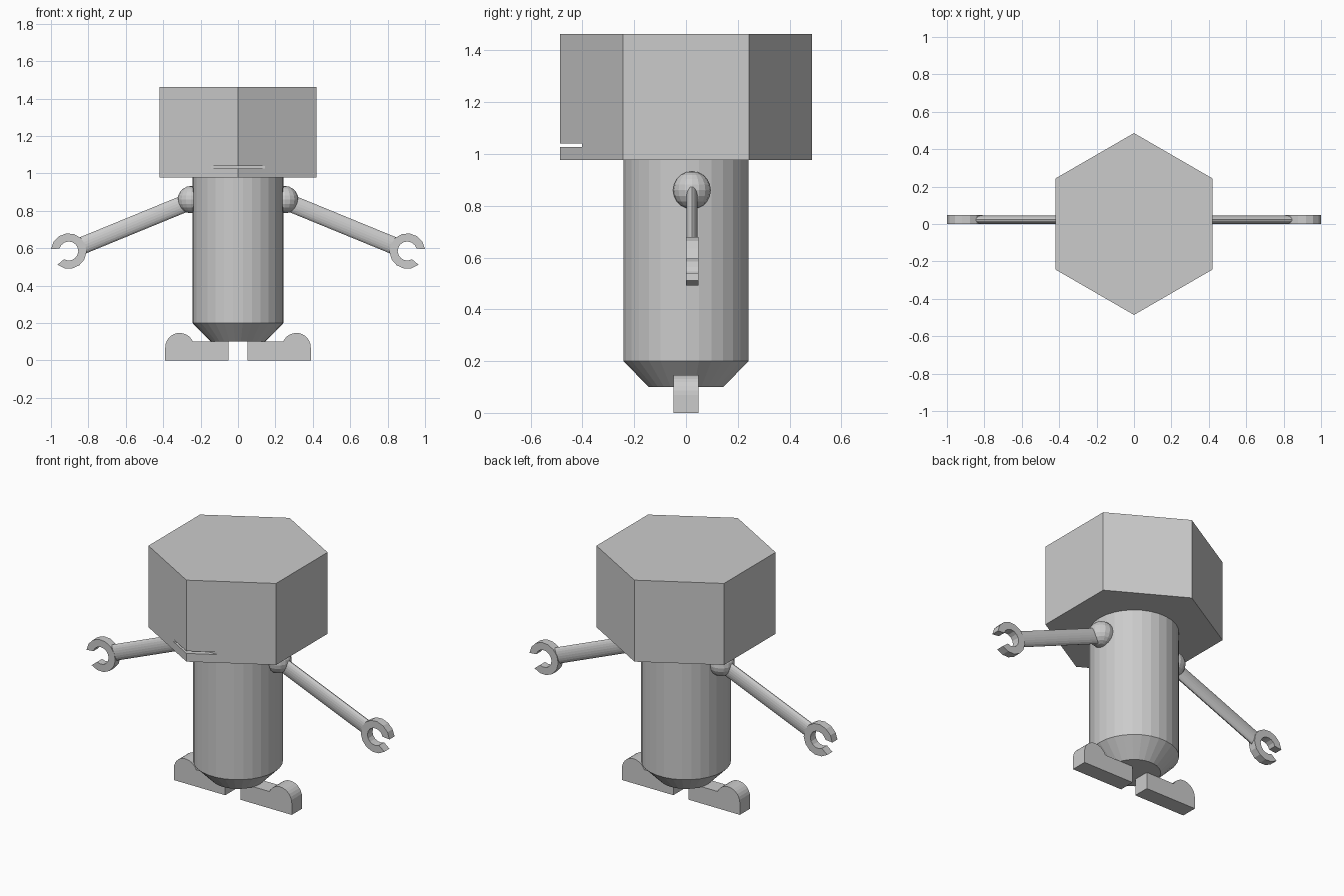
import bpy, bmesh
from math import sin, cos, pi, radians, atan2, hypot
from mathutils import Matrix

cube = bpy.data.objects.get("Cube")
if cube:
    bpy.data.objects.remove(cube, do_unlink=True)

grey = bpy.data.materials.new("light_grey")
grey.use_nodes = True
grey.diffuse_color = (0.6, 0.6, 0.6, 1)
grey.node_tree.nodes["Principled BSDF"].inputs["Base Color"].default_value = (0.6, 0.6, 0.6, 1)


def finish(name, bm):
    bmesh.ops.recalc_face_normals(bm, faces=bm.faces)
    mesh = bpy.data.meshes.new(name)
    bm.to_mesh(mesh)
    bm.free()
    mesh.materials.append(grey)
    obj = bpy.data.objects.new(name, mesh)
    bpy.context.collection.objects.link(obj)
    return obj


def lathe(name, rings, sides, start=0.0):
    """Capped stack of regular polygons given as (radius, z)."""
    bm = bmesh.new()
    loops = [[bm.verts.new((r * cos(start + 2 * pi * i / sides),
                            r * sin(start + 2 * pi * i / sides), z))
              for i in range(sides)] for r, z in rings]
    for low, high in zip(loops, loops[1:]):
        for i in range(sides):
            j = (i + 1) % sides
            bm.faces.new((low[i], low[j], high[j], high[i]))
    bm.faces.new(loops[0])
    bm.faces.new(loops[-1])
    return finish(name, bm)


def extrude_y(name, points, y0, y1):
    """Extrude an x-z outline between two depths."""
    bm = bmesh.new()
    face = bm.faces.new([bm.verts.new((x, y0, z)) for x, z in points])
    new = bmesh.ops.extrude_face_region(bm, geom=[face])["geom"]
    verts = [v for v in new if isinstance(v, bmesh.types.BMVert)]
    bmesh.ops.translate(bm, verts=verts, vec=(0, y1 - y0, 0))
    return finish(name, bm)


def arc(cx, cz, r, a0, a1, steps):
    return [(cx + r * cos(a0 + (a1 - a0) * i / steps),
             cz + r * sin(a0 + (a1 - a0) * i / steps)) for i in range(steps + 1)]


# Hexagonal head with a mouth slot through its front corner
head = lathe("head", [(0.486, 0.977), (0.486, 1.463)], 6, pi / 2)
slot = extrude_y("mouth_cutter", [(-0.3, 1.026), (0.3, 1.026), (0.3, 1.04), (-0.3, 1.04)],
                 -0.6, -0.402)
slot.hide_render = True
slot.hide_viewport = True
cut = head.modifiers.new("mouth", 'BOOLEAN')
cut.operation = 'DIFFERENCE'
cut.solver = 'EXACT'
cut.object = slot

# Body with tapered base
lathe("body", [(0.145, 0.1), (0.243, 0.2), (0.243, 0.977)], 30)

MID_Y = 0.023
SHOULDER, WRIST, CLAW = (0.24, 0.857), (0.83, 0.615), (0.905, 0.585)

for side, label in ((1, "left"), (-1, "right")):
    # Shoulder ball
    bm = bmesh.new()
    bmesh.ops.create_uvsphere(bm, u_segments=16, v_segments=10, radius=0.073,
                              matrix=Matrix.Translation((side * 0.25, MID_Y, 0.86)))
    finish(label + "_shoulder", bm)

    # Flattened round arm
    dx, dz = WRIST[0] - SHOULDER[0], WRIST[1] - SHOULDER[1]
    bm = bmesh.new()
    bmesh.ops.create_cone(bm, cap_ends=True, segments=20, radius1=1, radius2=1, depth=1)
    place = (Matrix.Translation((side * (SHOULDER[0] + dx / 2), MID_Y, SHOULDER[1] + dz / 2))
             @ Matrix.Rotation(side * atan2(dx, dz), 4, 'Y')
             @ Matrix.Diagonal((0.046, 0.022, hypot(dx, dz), 1)))
    bmesh.ops.transform(bm, matrix=place, verts=bm.verts)
    finish(label + "_arm", bm)

    # Open claw ring, its gap in line with the arm
    aim = atan2(dz, dx)
    go, gi = radians(28), radians(38)
    outline = (arc(*CLAW, 0.095, aim + go, aim + 2 * pi - go, 12)
               + arc(*CLAW, 0.051, aim + 2 * pi - gi, aim + gi, 12))
    extrude_y(label + "_claw", [(side * x, z) for x, z in outline], 0, 0.048)

    # Foot with a rounded toe
    toe = arc(0.312, 0.07, 0.077, 0, radians(157), 12)
    outline = [(0.05, 0), (0.389, 0)] + toe + [(0.05, 0.1)]
    extrude_y(label + "_foot", [(side * x, z) for x, z in outline], -0.049, 0.048)
